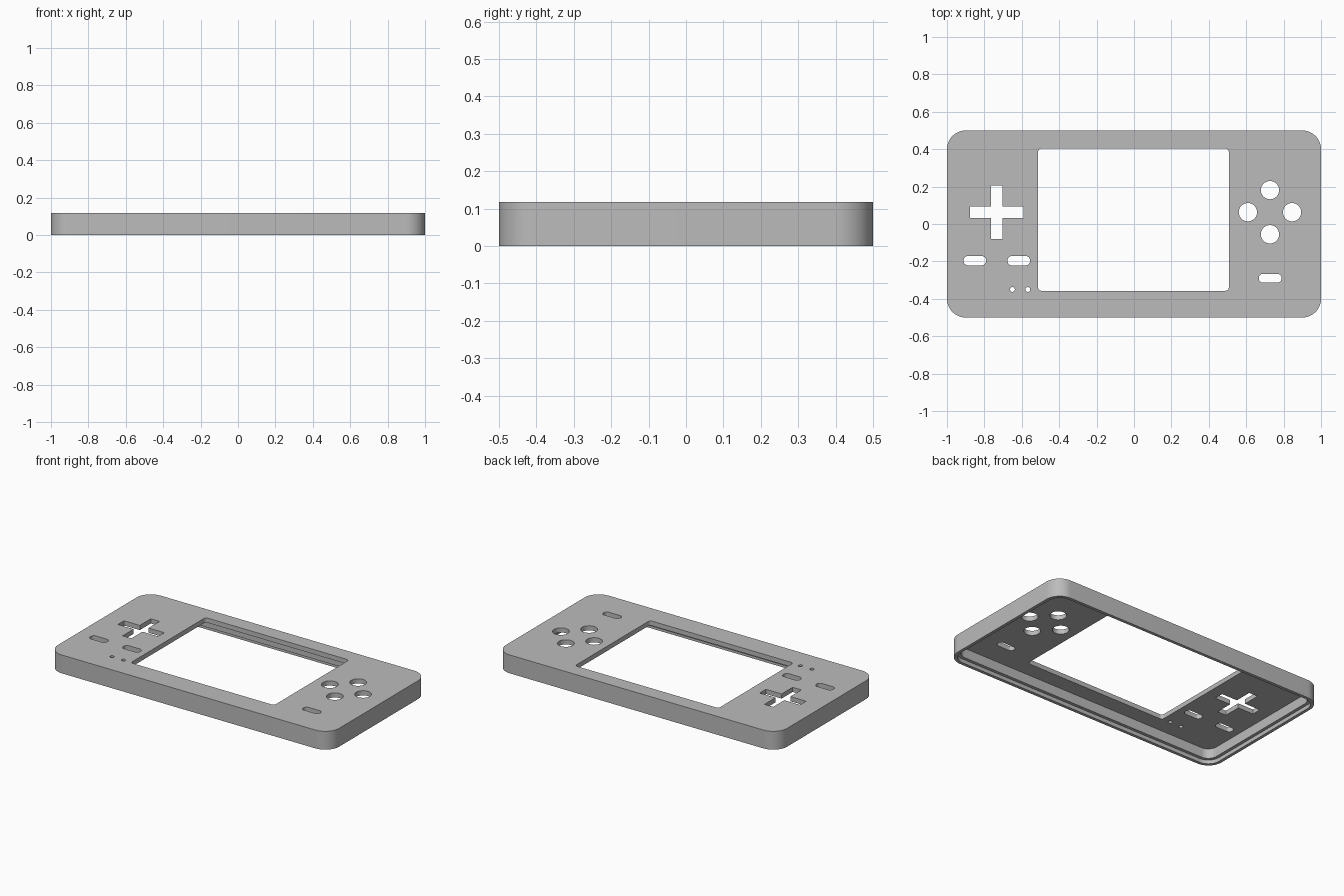
import bpy, bmesh
from math import pi, cos, sin, radians

cube = bpy.data.objects.get("Cube")
if cube:
    bpy.data.objects.remove(cube, do_unlink=True)

HEIGHT, PLATE = 0.118, 0.03   # shell height, face plate thickness
RIM, LIP = 0.02, 0.025        # wall step width, height of the stepped lip


def rounded(cx, cy, w, h, r, steps=8):
    """Outline of a rounded rectangle, counter-clockwise."""
    pts = []
    for q, (sx, sy) in enumerate([(1, 1), (-1, 1), (-1, -1), (1, -1)]):
        for i in range(steps + 1):
            a = (q + i / steps) * pi / 2
            pts.append((cx + sx * (w / 2 - r) + r * cos(a),
                        cy + sy * (h / 2 - r) + r * sin(a)))
    return pts


def circle(cx, cy, r, n=32):
    return [(cx + r * cos(2 * pi * i / n), cy + r * sin(2 * pi * i / n)) for i in range(n)]


def cross(cx, cy, arm, half):
    """Outline of a plus shape: one corner turned four times."""
    pts, corner = [], [(arm, -half), (arm, half), (half, half)]
    for _ in range(4):
        pts += [(cx + x, cy + y) for x, y in corner]
        corner = [(-y, x) for x, y in corner]
    return pts


def prism(name, outlines, z0, z1):
    """Extrude closed outlines into one object."""
    bm = bmesh.new()
    for pts in outlines:
        low = [bm.verts.new((x, y, z0)) for x, y in pts]
        high = [bm.verts.new((x, y, z1)) for x, y in pts]
        bm.faces.new(low[::-1])
        bm.faces.new(high)
        for i in range(len(pts)):
            j = (i + 1) % len(pts)
            bm.faces.new((low[i], low[j], high[j], high[i]))
    bmesh.ops.remove_doubles(bm, verts=bm.verts, dist=1e-5)
    bmesh.ops.recalc_face_normals(bm, faces=bm.faces)
    mesh = bpy.data.meshes.new(name)
    bm.to_mesh(mesh)
    bm.free()
    obj = bpy.data.objects.new(name, mesh)
    bpy.context.collection.objects.link(obj)
    return obj


# Outer body
shell = prism("front_shell", [rounded(0, 0, 2, 1, 0.1, 12)], 0, HEIGHT)


def cavity(name, inset, top):
    outline = rounded(0, 0, 2 - 2 * inset, 1 - 2 * inset, 0.1 - inset, 12)
    return prism(name, [outline], -0.1, top)


# Hollow underside, with a wider step along the open rim
main_cavity = cavity("main_cavity_cutter", 2 * RIM, HEIGHT - PLATE)
lip_cavity = cavity("lip_cutter", RIM, LIP)

# Openings through the face plate
openings = [rounded(-0.003, 0.023, 1.02, 0.76, 0.018),     # screen
            cross(-0.733, 0.063, 0.143, 0.031)]            # direction pad
for dx, dy in [(1, 0), (-1, 0), (0, 1), (0, -1)]:          # action buttons
    openings.append(circle(0.727 + 0.118 * dx, 0.063 + 0.118 * dy, 0.049))
for x in (-0.851, -0.616):                                 # menu slots
    openings.append(rounded(x, -0.196, 0.12, 0.05, 0.023))
openings.append(rounded(0.728, -0.29, 0.12, 0.046, 0.02))  # single slot
for x in (-0.65, -0.568):                                  # indicator holes
    openings.append(circle(x, -0.35, 0.013, 16))
holes = prism("openings_cutter", openings, 0.05, 0.2)

# Cut the shell, then drop the cutters
cutters = [main_cavity, lip_cavity, holes]
for cutter in cutters:
    cutter.hide_render = True
    mod = shell.modifiers.new(cutter.name, "BOOLEAN")
    mod.operation = "DIFFERENCE"
    mod.solver = "EXACT"
    mod.object = cutter
bpy.context.view_layer.update()
evaluated = shell.evaluated_get(bpy.context.evaluated_depsgraph_get())
cut_mesh = bpy.data.meshes.new_from_object(evaluated)
shell.modifiers.clear()
shell.data = cut_mesh
for cutter in cutters:
    bpy.data.objects.remove(cutter, do_unlink=True)

# Plain grey plastic
grey = bpy.data.materials.new("grey_plastic")
grey.use_nodes = True
colour = (0.5, 0.5, 0.5, 1)
grey.diffuse_color = colour
grey.node_tree.nodes["Principled BSDF"].inputs["Base Color"].default_value = colour
shell.data.materials.clear()
shell.data.materials.append(grey)

# Smooth the rounded corners, keep the edges sharp
bpy.ops.object.select_all(action="DESELECT")
shell.select_set(True)
bpy.context.view_layer.objects.active = shell
bpy.ops.object.shade_smooth_by_angle(angle=radians(30))
